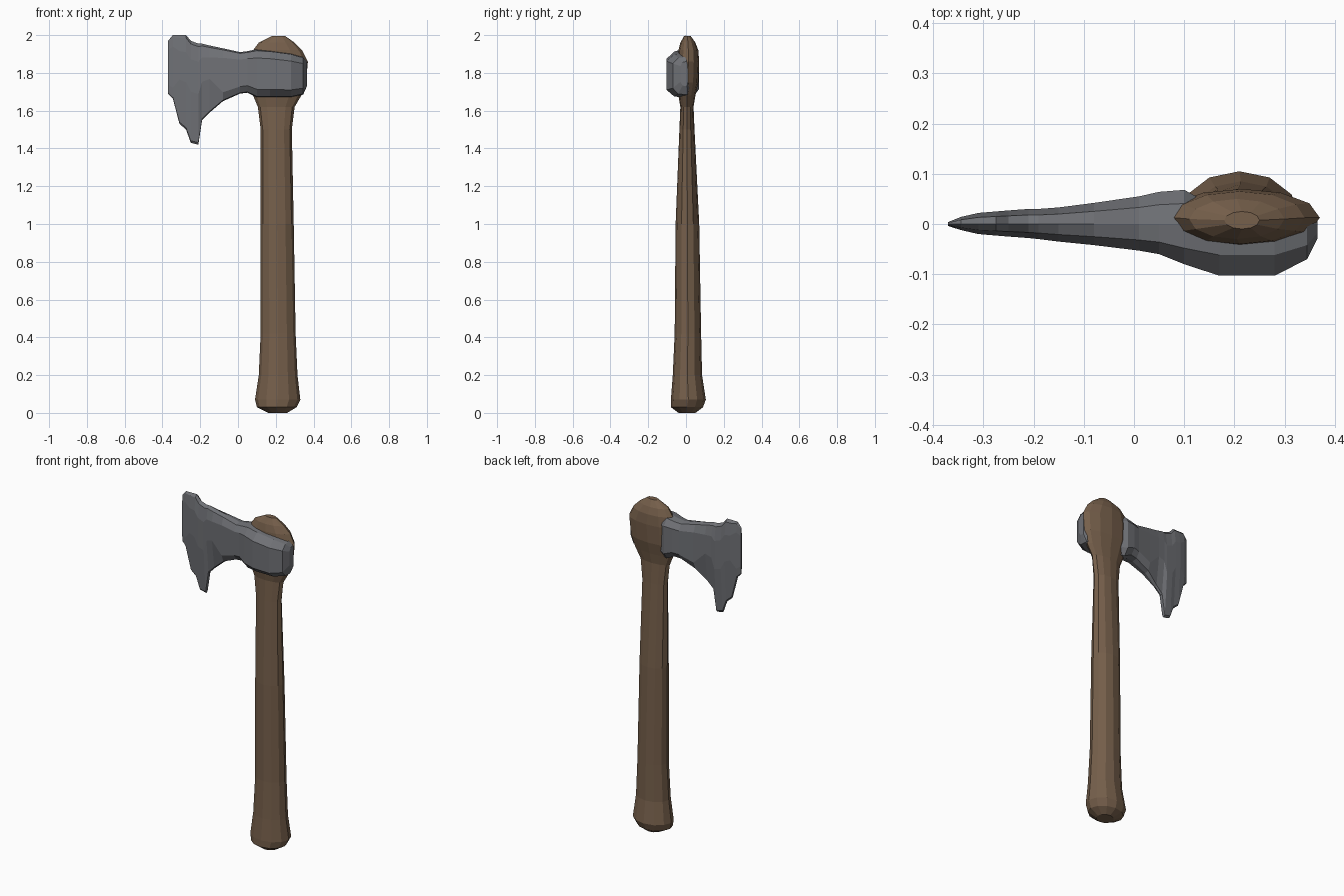
import bpy, bmesh
from math import cos, sin, pi


def material(name, rgb):
    m = bpy.data.materials.new(name)
    m.diffuse_color = (*rgb, 1)
    return m


def loft(name, rings, mat):
    """Skin a list of equal-length point rings and cap both ends."""
    bm = bmesh.new()
    loops = [[bm.verts.new(p) for p in ring] for ring in rings]
    n = len(loops[0])
    for a, b in zip(loops, loops[1:]):
        for i in range(n):
            j = (i + 1) % n
            bm.faces.new((a[i], a[j], b[j], b[i]))
    bm.faces.new(loops[0])
    bm.faces.new(loops[-1])
    bmesh.ops.recalc_face_normals(bm, faces=bm.faces)
    mesh = bpy.data.meshes.new(name)
    bm.to_mesh(mesh)
    bm.free()
    mesh.materials.append(mat)
    obj = bpy.data.objects.new(name, mesh)
    bpy.context.collection.objects.link(obj)
    return obj


wood = material("wood", (0.18, 0.115, 0.07))
steel = material("steel", (0.16, 0.165, 0.18))

# Handle with flared butt and the rounded eye at the top: z, x min, x max, y min, y max
handle = [
    (0.00, 0.16, 0.26, -0.04, 0.05),
    (0.03, 0.10, 0.31, -0.08, 0.09),
    (0.07, 0.09, 0.33, -0.08, 0.105),
    (0.20, 0.11, 0.315, -0.07, 0.085),
    (0.42, 0.12, 0.305, -0.06, 0.08),
    (1.00, 0.12, 0.295, -0.055, 0.07),
    (1.50, 0.12, 0.285, -0.035, 0.045),
    (1.62, 0.105, 0.30, -0.03, 0.04),
    (1.68, 0.08, 0.335, -0.04, 0.05),
    (1.75, 0.06, 0.36, -0.045, 0.065),
    (1.86, 0.06, 0.37, -0.045, 0.07),
    (1.92, 0.08, 0.34, -0.04, 0.065),
    (1.96, 0.11, 0.30, -0.03, 0.05),
    (1.995, 0.18, 0.25, -0.01, 0.025),
]
SIDES = 12
rings = []
for z, x0, x1, y0, y1 in handle:
    cx, cy, rx, ry = (x0 + x1) / 2, (y0 + y1) / 2, (x1 - x0) / 2, (y1 - y0) / 2
    rings.append([(cx + rx * cos(2 * pi * i / SIDES),
                   cy + ry * sin(2 * pi * i / SIDES), z) for i in range(SIDES)])
loft("handle", rings, wood)

# Bearded blade and front socket: x, z bottom, z top, front depth, back depth
blade = [
    (-0.37, 1.69, 1.97, 0.004, 0.004),
    (-0.345, 1.665, 2.00, 0.012, 0.014),
    (-0.31, 1.53, 2.00, 0.02, 0.022),
    (-0.275, 1.50, 2.00, 0.023, 0.025),
    (-0.25, 1.43, 1.97, 0.025, 0.027),
    (-0.21, 1.42, 1.955, 0.028, 0.03),
    (-0.19, 1.55, 1.955, 0.03, 0.03),
    (-0.15, 1.59, 1.945, 0.035, 0.033),
    (-0.08, 1.65, 1.93, 0.042, 0.042),
    (0.01, 1.69, 1.91, 0.053, 0.055),
    (0.05, 1.695, 1.915, 0.06, 0.064),
    (0.10, 1.67, 1.925, 0.08, 0.068),
    (0.17, 1.67, 1.92, 0.103, 0.03),
    (0.28, 1.67, 1.905, 0.103, 0.02),
    (0.345, 1.685, 1.885, 0.07, 0.015),
    (0.365, 1.73, 1.86, 0.03, 0.01),
]
rings = []
for x, zb, zt, f, b in blade:
    h = zt - zb
    low = 0.35 if zb < 1.6 else 0.6
    rings.append([(x, 0, zt),
                  (x, -0.6 * f, zt - 0.03 * h), (x, -f, zt - 0.18 * h),
                  (x, -f, zb + (0.5 if zb < 1.6 else 0.17) * h),
                  (x, -low * f, zb + 0.02 * h), (x, 0, zb), (x, low * b, zb + 0.02 * h),
                  (x, b, zb + (0.5 if zb < 1.6 else 0.17) * h),
                  (x, b, zt - 0.18 * h), (x, 0.6 * b, zt - 0.03 * h)])
loft("axe_head", rings, steel)
